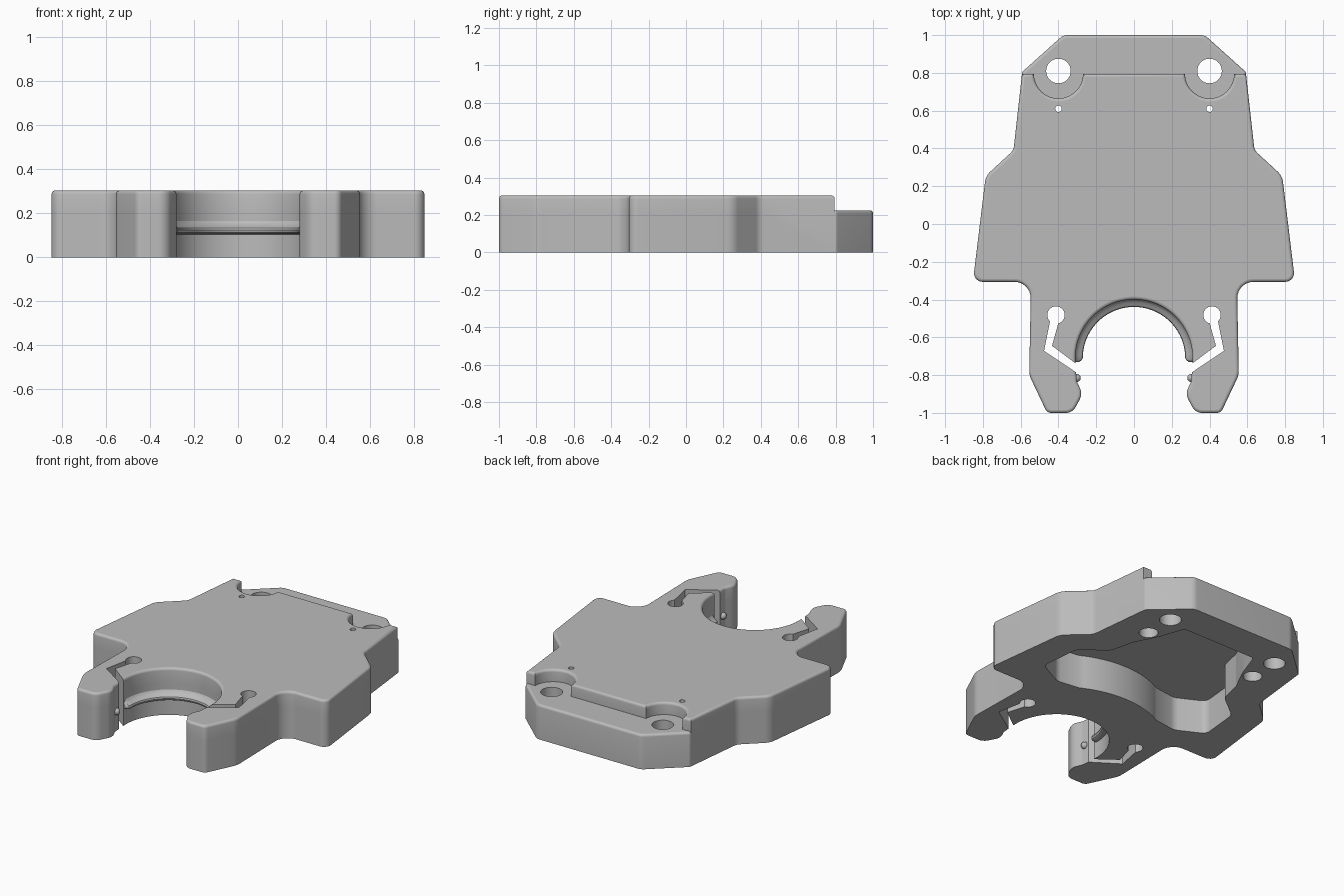
import bpy, bmesh, math
from mathutils import Vector

if "Cube" in bpy.data.objects:
    bpy.data.objects.remove(bpy.data.objects["Cube"])

TOP, STEP, BORE = 0.304, 0.225, (0, -0.71)

grey = bpy.data.materials.new("plain grey")
grey.diffuse_color = (0.5, 0.5, 0.5, 1)
grey.use_nodes = True
grey.node_tree.nodes["Principled BSDF"].inputs["Base Color"].default_value = grey.diffuse_color


def arc(cx, cy, r, a0, a1, n):
    """Points on an arc, angles in degrees, as unrounded corners."""
    out = []
    for i in range(n + 1):
        a = math.radians(a0 + (a1 - a0) * i / n)
        out.append((cx + r * math.cos(a), cy + r * math.sin(a), 0))
    return out


def rounded(corners, n=6):
    """Replace each (x, y, radius) corner by an arc."""
    pts = []
    for i, (x, y, r) in enumerate(corners):
        p = Vector((x, y))
        if r == 0:
            pts.append(p)
            continue
        a = Vector(corners[i - 1][:2]) - p
        b = Vector(corners[(i + 1) % len(corners)][:2]) - p
        half = a.angle(b) / 2
        t = min(r / math.tan(half), a.length * 0.48, b.length * 0.48)
        rad = t * math.tan(half)
        a.normalize()
        b.normalize()
        c = p + (a + b).normalized() * (rad / math.sin(half))
        u, v = p + a * t - c, p + b * t - c
        pts += [c + u.lerp(v, k / n).normalized() * rad for k in range(n + 1)]
    return pts


def mirrored(half):
    return half + [(-x, y, r) for x, y, r in reversed(half)]


def finish(name, bm):
    bmesh.ops.recalc_face_normals(bm, faces=bm.faces)
    me = bpy.data.meshes.new(name)
    bm.to_mesh(me)
    bm.free()
    me.materials.append(grey)
    ob = bpy.data.objects.new(name, me)
    bpy.context.collection.objects.link(ob)
    return ob


def prism(name, pts, z0, z1):
    """Closed straight-sided solid over an outline."""
    bm = bmesh.new()
    low = [bm.verts.new((p[0], p[1], z0)) for p in pts]
    high = [bm.verts.new((p[0], p[1], z1)) for p in pts]
    bm.faces.new(low)
    bm.faces.new(high)
    for i in range(len(pts)):
        bm.faces.new((low[i - 1], low[i], high[i], high[i - 1]))
    return finish(name, bm)


def combine(ob, other, operation='DIFFERENCE'):
    """Boolean with the other solid, apply, and remove it."""
    mod = ob.modifiers.new("combine", 'BOOLEAN')
    mod.operation, mod.solver, mod.object = operation, 'EXACT', other
    bpy.ops.object.select_all(action='DESELECT')
    bpy.context.view_layer.objects.active = ob
    ob.select_set(True)
    bpy.ops.object.modifier_apply(modifier=mod.name)
    bpy.data.objects.remove(other)


def round_top(ob, z):
    """Round every edge of the upper face."""
    bm = bmesh.new()
    bm.from_mesh(ob.data)
    bm.normal_update()
    edges = [e for e in bm.edges if all(abs(v.co.z - z) < 1e-4 for v in e.verts)
             and len(e.link_faces) == 2 and e.calc_face_angle(0) > .5]
    bmesh.ops.bevel(bm, geom=edges, offset=.016, segments=4, profile=.5,
                    affect='EDGES', clamp_overlap=False)
    bm.to_mesh(ob.data)
    bm.free()


# Body: right half of the outline from the back edge round to the bore
half = [(.375, 1, .06), (.592, .805, .02), (.638, .39, .06), (.785, .255, .09),
        (.853, -.306, .045), (.545, -.306, .085), (.555, -.80, .12),
        (.46, -1, .035), (.325, -1, .06), (.272, -.90, .08), (.302, -.835, .02),
        (.309, -.76, 0)]
half += arc(*BORE, .31, 0, 88.5, 30)
outline = rounded(mirrored(half))
body = prism("body", outline, 0, TOP)

# Lowered rear shelf with round clearances about the mounting holes
shelf = [(.8, 1.2, 0), (.8, .795, 0)] + arc(.4, .795, .13, 0, -180, 24)
combine(body, prism("shelf_cutter", rounded(mirrored(shelf)), -.1, .5))
round_top(body, TOP)
slab = prism("lower_slab", outline, 0, STEP)
round_top(slab, STEP)
combine(body, slab, 'UNION')

# Underside pocket
pocket = [(.265, .78, .03), (.325, .61, 0), (.40, .46, .1), (.435, .31, .06),
          (.60, .18, .06), (.625, -.08, .05), (.45, -.17, .08)]
pocket += arc(0, -.71, .635, 62, 88, 10)
combine(body, prism("pocket_cutter", rounded(mirrored(pocket)), -.1, .22))

for s in (-1, 1):
    # Mounting holes, pilot holes and their wide lower bores
    for y, r, z1 in ((.81, .065, .5), (.61, .017, .5), (.61, .056, .2)):
        combine(body, prism("hole_cutter", arc(.4 * s, y, r, 0, 348.75, 31), -.1, z1))
    # Flexure slot between the tab and the arm
    slot = [(.25, -.823, 0), (.476, -.672, 0)] + arc(.413, -.482, .046, -46, 255, 24)
    slot += [(.434, -.645, 0), (.323, -.728, 0), (.25, -.778, 0)]
    combine(body, prism("slot_cutter", [(x * s, y) for x, y, _ in slot], -.1, .5))

# Retaining rib round the bore, as a swept profile with tapered ends
profile = [(.314, .172), (.306, .158), (.296, .147), (.283, .141), (.274, .134),
           (.271, .124), (.275, .113), (.285, .107), (.314, .105)]
stations = [(-4, .5), (-2.5, .85), (0, 1)] + [(a, 1) for a in range(4, 180, 4)]
stations += [(180, 1), (182.5, .85), (184, .5)]
bm = bmesh.new()
rings = []
for deg, s in stations:
    a = math.radians(deg)
    ring = []
    for r, z in profile:
        rr, zz = .314 - (.314 - r) * s, .125 + (z - .125) * s
        ring.append(bm.verts.new((rr * math.cos(a), BORE[1] + rr * math.sin(a), zz)))
    rings.append(ring)
for a, b in zip(rings, rings[1:]):
    for k in range(len(profile)):
        bm.faces.new((a[k], a[k - 1], b[k - 1], b[k]))
bm.faces.new(rings[0])
bm.faces.new(rings[-1])
parts = [body, finish("bore_rib", bm)]

# Matching nubs on the arms
for s, side in ((-1, "left"), (1, "right")):
    bm = bmesh.new()
    bmesh.ops.create_uvsphere(bm, u_segments=16, v_segments=10, radius=.022)
    bmesh.ops.translate(bm, vec=(.304 * s, -.815, .125), verts=bm.verts)
    parts.append(finish("arm_nub_" + side, bm))

for ob in parts:
    bpy.ops.object.select_all(action='DESELECT')
    bpy.context.view_layer.objects.active = ob
    ob.select_set(True)
    bpy.ops.object.shade_smooth_by_angle(angle=math.radians(30))

# Keep the level faces flat
for p in body.data.polygons:
    if abs(p.normal.z) > .999:
        p.use_smooth = False
